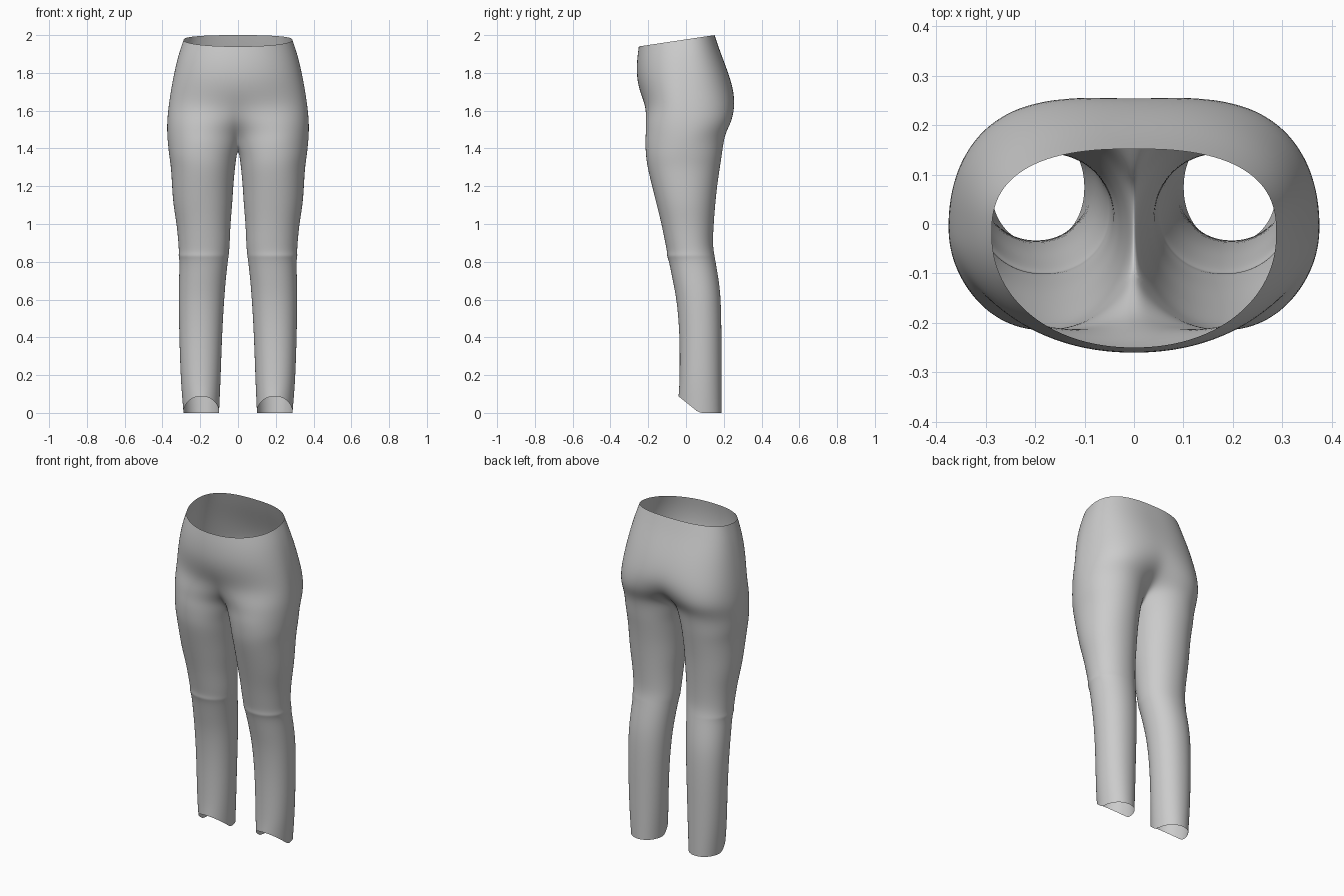
import bpy, bmesh
from math import sin, cos, radians, copysign

if "Cube" in bpy.data.objects:
    bpy.data.objects.remove(bpy.data.objects["Cube"])

M, K = 29, 4      # outer columns, crotch-bridge columns
ANG = [radians(-155 + 310 * j / (M - 1)) for j in range(M)]
ANG += [radians(155 + 50 * k / (K + 1)) for k in range(1, K + 1)]

# hip rows: z front, z back, half width, y front, y back, blend towards thigh
HIPS = [
    (1.94, 2.00, .288, -.250, .152, 0),
    (1.87, 1.92, .315, -.260, .178, 0),
    (1.78, 1.82, .338, -.262, .217, 0),
    (1.70, 1.72, .355, -.245, .250, 0),
    (1.62, 1.63, .368, -.225, .273, .10),
    (1.54, 1.55, .376, -.235, .268, .35),
    (1.48, 1.49, .376, -.225, .226, .70),
    (1.43, 1.44, .373, -.217, .200, 1),
]
# leg rows: z, inner x, outer x, y front, y back
LEGS = [
    (1.36, .008, .365, -.213, .190), (1.30, .015, .355, -.205, .180),
    (1.20, .025, .350, -.180, .165), (1.10, .030, .343, -.155, .155),
    (1.00, .040, .325, -.130, .147), (.90, .043, .316, -.110, .142),
    (.85, .047, .313, -.100, .148), (.83, .049, .316, -.102, .152),
    (.81, .053, .309, -.092, .155), (.70, .065, .313, -.070, .175),
    (.60, .073, .315, -.050, .185), (.45, .082, .312, -.036, .188),
    (.30, .088, .308, -.033, .188), (.15, .093, .302, -.035, .188),
    (None, .100, .289, -.040, .188),
]


def spow(v, e):
    return copysign(abs(v) ** e, v)


def thigh_point(a, w, yf, yb):
    # thigh oval whose inner side is flattened on the centre plane
    rx = w - .185 if cos(a) > 0 else .185 / cos(radians(25))
    y = (yf + yb) / 2 + sin(a) * (yb - yf) / 2
    return max(0, .185 + rx * cos(a)), y


def hip_point(a, w, yf, yb):
    t = a * 90 / 155
    mid = -.02
    e = .78 if t > 0 else .95
    y = mid + spow(sin(t), e) * ((yb - mid) if t > 0 else (mid - yf))
    return w * max(0, cos(t)) ** e, y


bm = bmesh.new()
rows = []

# seat and hips, blending into the thigh outline
for zf, zb, w, yf, yb, t in HIPS:
    row = []
    for j in range(M):
        hx, hy = hip_point(ANG[j], w, yf, yb)
        lx, ly = thigh_point(ANG[j], w, yf, yb)
        x, y = hx + (lx - hx) * t, hy + (ly - hy) * t
        if j in (0, M - 1):
            x = 0
        row.append(bm.verts.new((x, y, zf + (zb - zf) * (y - yf) / (yb - yf))))
    rows.append(row)

# crotch bridge closes the last row into a full leg ring
zf, zb, w, yf, yb, t = HIPS[-1]
for k in range(K):
    x, y = thigh_point(ANG[M + k], w, yf, yb)
    s = (k + 1) / (K + 1)
    rows[-1].append(bm.verts.new((0, y, 1.435 - .2 * s * (1 - s))))

# leg, ending in a cuff cut upwards over the instep
for z, x0, x1, y0, y1 in LEGS:
    row = []
    for a in ANG:
        x = (x0 + x1) / 2 + (x1 - x0) / 2 * spow(cos(a), .95)
        y = (y0 + y1) / 2 + (y1 - y0) / 2 * spow(sin(a), .95)
        row.append(bm.verts.new((x, y, max(0, (.07 - y) * .8) if z is None else z)))
    rows.append(row)

for i in range(len(rows) - 1):
    a, b = rows[i], rows[i + 1]
    closed = i >= len(HIPS) - 1
    n = M + K
    for j in range(n if closed else M - 1):
        k = (j + 1) % n
        bm.faces.new((a[j], b[j], b[k], a[k]))
bmesh.ops.recalc_face_normals(bm, faces=bm.faces)

mesh = bpy.data.meshes.new("trousers")
bm.to_mesh(mesh)
bm.free()
trousers = bpy.data.objects.new("trousers", mesh)
bpy.context.collection.objects.link(trousers)
for p in mesh.polygons:
    p.use_smooth = True

# mirror the other half and smooth the cloth
mir = trousers.modifiers.new("mirror", "MIRROR")
mir.merge_threshold = .0005
sub = trousers.modifiers.new("smooth", "SUBSURF")
sub.levels = sub.render_levels = 2
